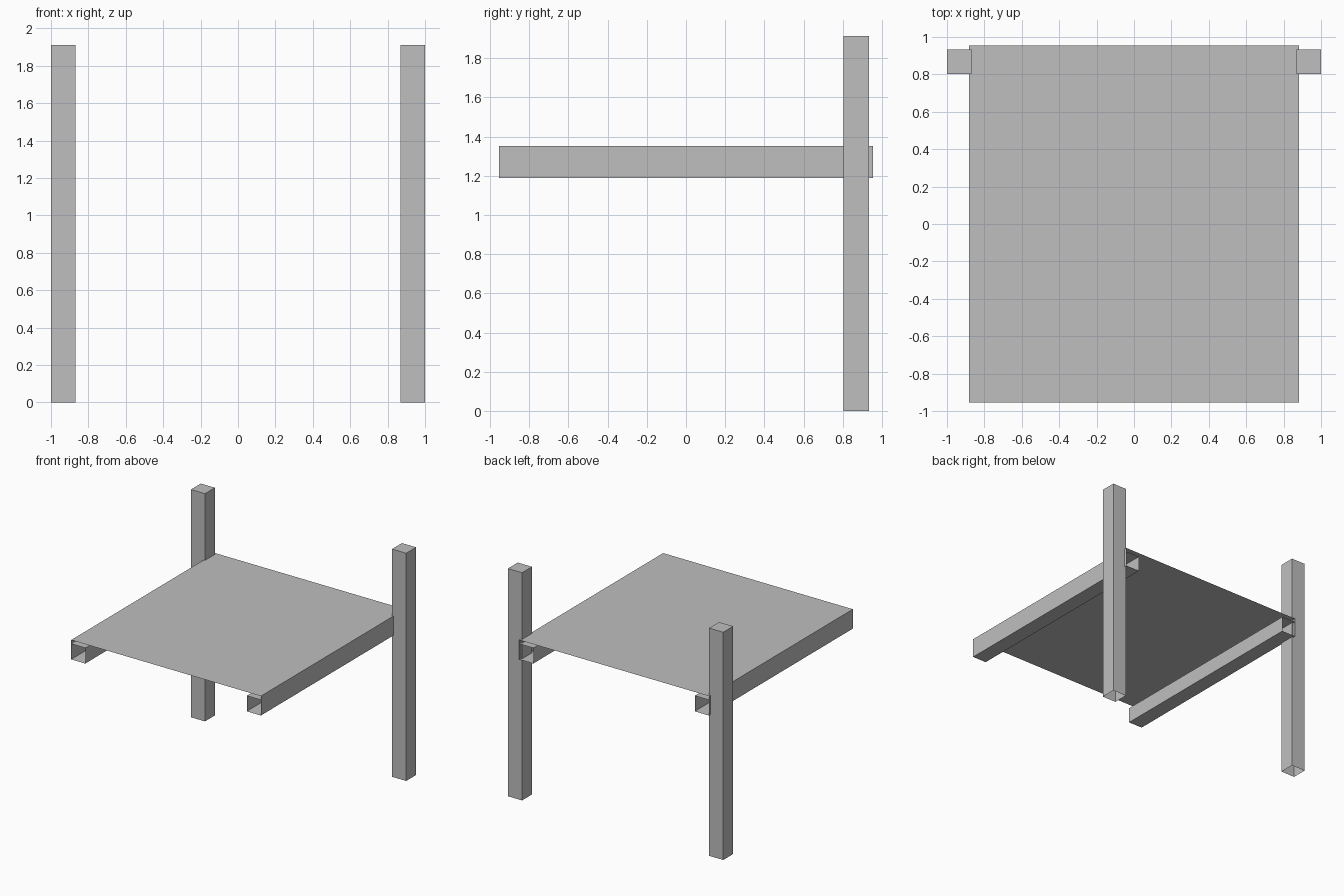
import bpy
import bmesh
from mathutils import Vector

cube = bpy.data.objects.get("Cube")
if cube:
    bpy.data.objects.remove(cube, do_unlink=True)

# One plain grey for everything
grey = bpy.data.materials.new("plain_grey")
grey.use_nodes = True
colour = (0.52, 0.52, 0.52, 1)
grey.diffuse_color = colour
grey.node_tree.nodes["Principled BSDF"].inputs["Base Color"].default_value = colour

DOWN, FRONT, BACK = Vector((0, 0, -1)), Vector((0, -1, 0)), Vector((0, 1, 0))


def open_box(name, low, high, open_sides):
    """Thin-walled box between two corners, without the faces on open_sides."""
    low, high = Vector(low), Vector(high)
    bm = bmesh.new()
    bmesh.ops.create_cube(bm, size=1)
    bm.normal_update()
    gone = [f for f in bm.faces if any(f.normal.dot(d) > 0.9 for d in open_sides)]
    bmesh.ops.delete(bm, geom=gone, context="FACES")
    bmesh.ops.scale(bm, vec=high - low, verts=bm.verts)
    bmesh.ops.translate(bm, vec=(low + high) / 2, verts=bm.verts)
    mesh = bpy.data.meshes.new(name)
    bm.to_mesh(mesh)
    bm.free()
    mesh.materials.append(grey)
    obj = bpy.data.objects.new(name, mesh)
    bpy.context.scene.collection.objects.link(obj)


HALF_WIDTH, HALF_DEPTH = 0.881, 0.955
SECTION = 0.131
PANEL_LOW, PANEL_HIGH = 1.32, 1.352

# Panel: a sheet with a short lip folded down along each side
open_box("panel", (-HALF_WIDTH, -HALF_DEPTH, PANEL_LOW),
         (HALF_WIDTH, HALF_DEPTH, PANEL_HIGH), (DOWN, FRONT, BACK))

for side, left_edge, beam_edge in (("left", 1 - SECTION, HALF_WIDTH - SECTION),
                                   ("right", -1, -HALF_WIDTH)):
    # Upright post, capped on top and hollow below
    open_box(side + "_post", (left_edge, 0.803, 0),
             (left_edge + SECTION, 0.803 + SECTION, 1.912), (DOWN,))
    # Hollow beam under the panel edge
    open_box(side + "_beam", (beam_edge, -HALF_DEPTH, PANEL_LOW - SECTION),
             (beam_edge + SECTION, HALF_DEPTH, PANEL_LOW), (FRONT, BACK))
